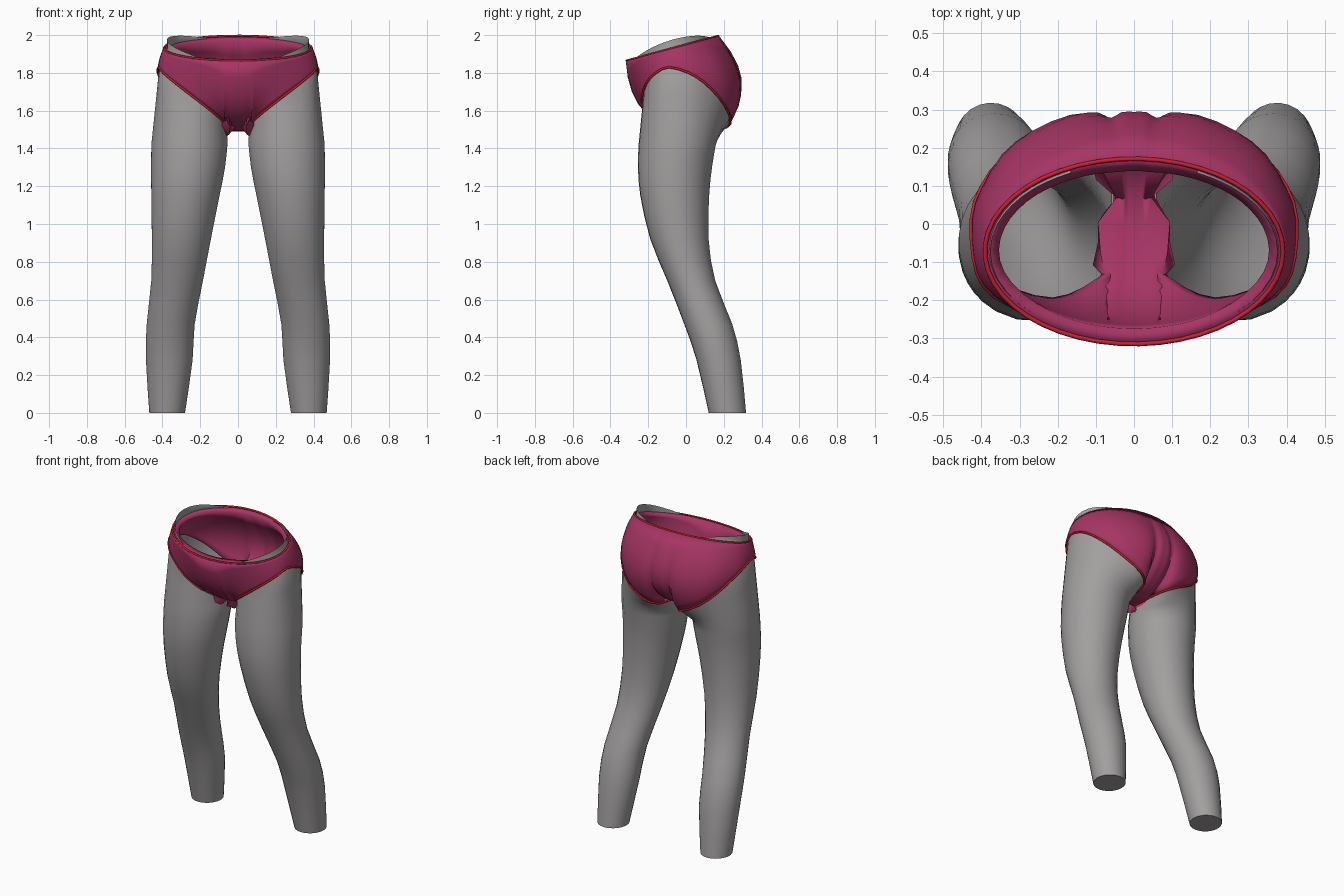
import bpy, bmesh, math
from mathutils import Vector

if "Cube" in bpy.data.objects:
    bpy.data.objects.remove(bpy.data.objects["Cube"])


def material(name, rgb):
    m = bpy.data.materials.new(name)
    m.diffuse_color = (*rgb, 1)
    m.use_nodes = True
    m.node_tree.nodes["Principled BSDF"].inputs["Base Color"].default_value = m.diffuse_color
    return m


GREY = material("grey", (0.36, 0.345, 0.345))
BERRY = material("berry", (0.38, 0.035, 0.125))
RED = material("red_trim", (0.6, 0.015, 0.035))


def spline(rows, steps):
    """Smooth interpolation through rows of numbers."""
    out = []
    n = len(rows)
    for i in range(n - 1):
        p = [rows[max(i - 1, 0)], rows[i], rows[i + 1], rows[min(i + 2, n - 1)]]
        for s in range(steps):
            t = s / steps
            out.append([0.5 * (2 * b + (c - a) * t + (2 * a - 5 * b + 4 * c - d) * t * t
                               + (3 * b - a - 3 * c + d) * t ** 3)
                        for a, b, c, d in zip(*p)])
    out.append(list(rows[-1]))
    return out


def make_object(name, bm, mat):
    me = bpy.data.meshes.new(name)
    bm.to_mesh(me)
    bm.free()
    ob = bpy.data.objects.new(name, me)
    bpy.context.collection.objects.link(ob)
    me.materials.append(mat)
    return ob


def smooth(ob, angle):
    bpy.ops.object.select_all(action='DESELECT')
    ob.select_set(True)
    bpy.context.view_layer.objects.active = ob
    bpy.ops.object.shade_smooth_by_angle(angle=math.radians(angle))


def mirror(ob):
    m = ob.modifiers.new("mirror", 'MIRROR')
    m.merge_threshold = 0.002


# Lower edge of the briefs from front centre to back centre:
# x, y, z, waist angle above it, outward bulge, drop of the bulge
EDGE = [
    (0, .08, 1.49, -90, .18, -.19), (.03, .08, 1.49, -86, .18, -.19),
    (.05, .08, 1.495, -82, .18, -.18), (.05, -.03, 1.50, -79, .12, -.15),
    (.07, -.12, 1.535, -75, .07, -.10), (.13, -.20, 1.59, -68, .03, -.04),
    (.22, -.235, 1.66, -55, .01, 0), (.33, -.21, 1.745, -36, .01, 0),
    (.395, -.16, 1.80, -18, .01, 0), (.42, -.09, 1.83, 0, .01, 0),
    (.425, .015, 1.80, 18, .02, 0), (.40, .095, 1.75, 32, .04, 0),
    (.34, .175, 1.67, 46, .09, 0), (.25, .225, 1.59, 58, .13, 0),
    (.14, .235, 1.53, 70, .18, 0), (.07, .18, 1.50, 79, .24, -.05),
    (.05, .08, 1.495, 84, .30, -.08), (.03, .08, 1.49, 87, .33, -.08),
    (0, .08, 1.49, 90, .33, -.08)]
STEPS = 2
edge = spline(EDGE, STEPS)
hole = edge[2 * STEPS:16 * STEPS]        # closed leg opening


def waist(deg):
    a = math.radians(deg)
    y = -.072 + .247 * math.sin(a)
    return Vector((.395 * math.cos(a), y, 1.865 + (y + .32) * .265))


def radial(deg):
    a = math.radians(deg)
    return Vector((math.cos(a), math.sin(a), 0))


def surface(row, t):
    """Point on the briefs, t = 0 at the waist and 1 at the lower edge."""
    top, low = waist(row[3]), Vector(row[:3])
    ctrl = (top + low) / 2 + radial(row[3]) * row[4] + Vector((0, 0, row[5]))
    if abs(row[3]) > 89.9:
        ctrl.x = top.x = 0
    return top * (1 - t) ** 2 + ctrl * 2 * t * (1 - t) + low * t * t


# Briefs: half shell, mirrored and thickened inward
ROWS = 8
bm = bmesh.new()
grid = [[bm.verts.new(surface(r, j / ROWS)) for j in range(ROWS + 1)] for r in edge]
for a, b in zip(grid, grid[1:]):
    for j in range(ROWS):
        bm.faces.new((a[j], a[j + 1], b[j + 1], b[j]))
bmesh.ops.remove_doubles(bm, verts=bm.verts, dist=.005)
briefs = make_object("briefs", bm, BERRY)
mirror(briefs)
sol = briefs.modifiers.new("thickness", 'SOLIDIFY')
sol.thickness = .045
sol.offset = -1
smooth(briefs, 50)

# Leg sections: z, inner x, outer x, front y, back y
LEG = [
    (0, .28, .47, .12, .318), (.28, .24, .488, .055, .29), (.47, .229, .484, -.01, .245),
    (.70, .185, .46, -.10, .155), (.92, .143, .457, -.19, .12), (1.15, .097, .46, -.243, .123),
    (1.30, .068, .461, -.255, .138), (1.42, .055, .46, -.252, .158)]
sections = spline(LEG, 2)[::-1]


def section_point(s, row):
    z, xi, xo, yf, yb = s
    a = math.atan2((row[1] + .01) / .235, (row[0] - .238) / .19)
    return Vector(((xi + xo) / 2 + (xo - xi) / 2 * math.cos(a),
                   (yf + yb) / 2 + (yb - yf) / 2 * math.sin(a), z))


# Legs: tube from the foot to the opening, hip side runs up under the briefs
bm = bmesh.new()
cols = []
for r in hole:
    inward = radial(r[3]) * -.018
    col = []
    if -62 < r[3] < 66:
        lift = .09 * math.cos(math.radians(r[3])) - .045
        col.append(waist(r[3]) + inward + Vector((0, 0, lift)))
        col += [surface(r, t) + inward for t in (0, .25, .5, .75)]
    else:
        col += [None] * 5
    rim = Vector(r[:3]) + (Vector((.24, 0, r[2])) - Vector(r[:3])).normalized() * .008
    first = section_point(sections[0], r)
    col += [rim, rim.lerp(first, .33), rim.lerp(first, .67), first]
    col += [section_point(s, r) for s in sections[1:]]
    cols.append([bm.verts.new(p) if p else None for p in col])
for i, a in enumerate(cols):
    b = cols[(i + 1) % len(cols)]
    for j in range(len(a) - 1):
        quad = (a[j], a[j + 1], b[j + 1], b[j])
        if all(quad):
            bm.faces.new(quad)
bm.faces.new([c[-1] for c in reversed(cols)])
legs = make_object("legs", bm, GREY)
mirror(legs)
smooth(legs, 50)


# Red piping around the waist and the leg openings
def piping(name, points):
    cu = bpy.data.curves.new(name, 'CURVE')
    cu.dimensions = '3D'
    cu.bevel_depth = .006
    cu.bevel_resolution = 1
    sp = cu.splines.new('POLY')
    sp.points.add(len(points) - 1)
    for q, p in zip(sp.points, points):
        q.co = (*p, 1)
    sp.use_cyclic_u = True
    cu.materials.append(RED)
    bpy.context.collection.objects.link(bpy.data.objects.new(name, cu))


piping("waist_piping", [waist(d) - radial(d) * .004 for d in range(0, 360, 8)])
for side, sx in (("right", 1), ("left", -1)):
    piping(side + "_leg_piping", [(r[0] * sx, r[1], r[2]) for r in hole])
